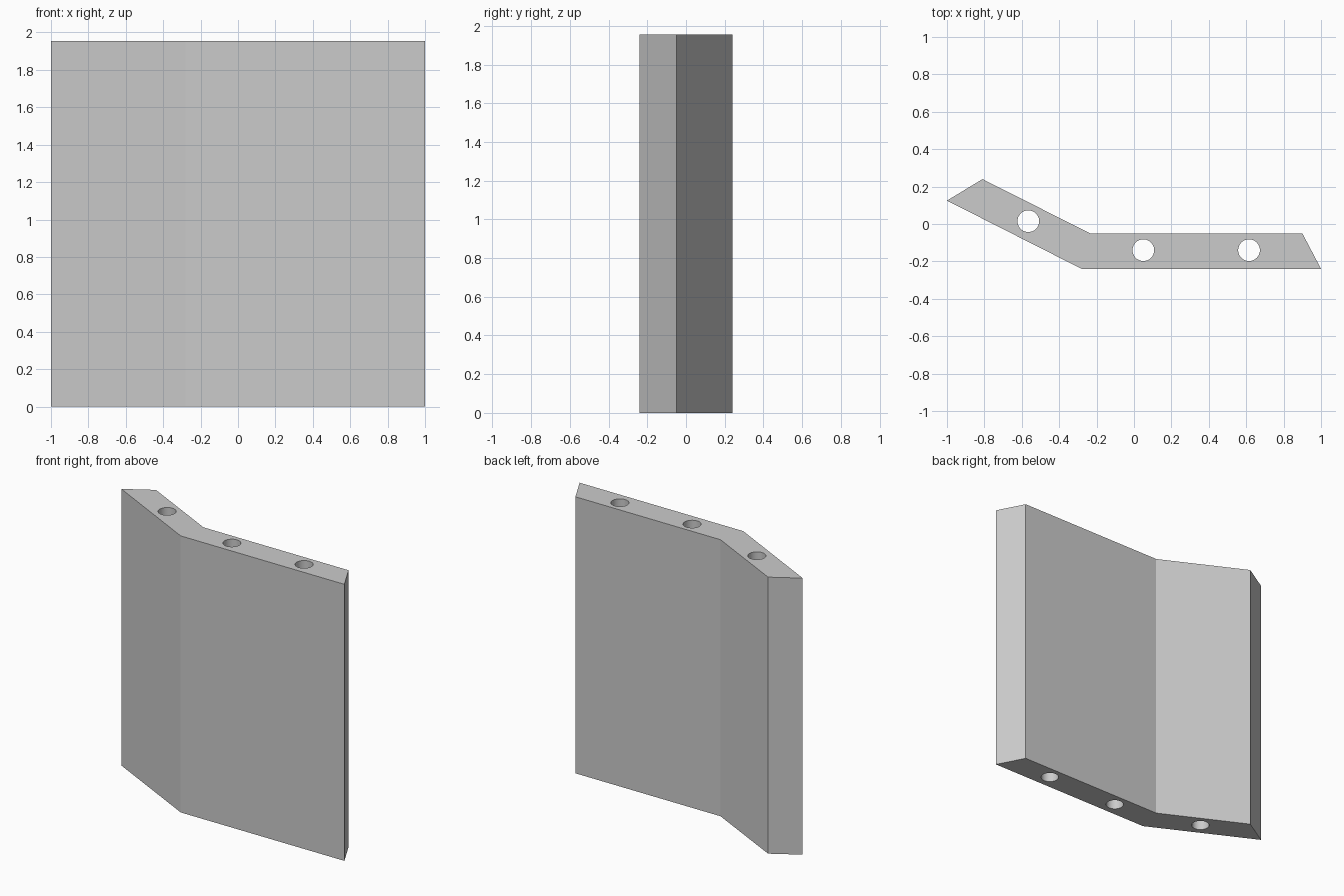
import bpy
import bmesh

cube = bpy.data.objects.get("Cube")
if cube:
    bpy.data.objects.remove(cube, do_unlink=True)

HEIGHT = 1.955
HOLE_RADIUS = 0.058
OUTLINE = [(-1, 0.125), (-0.28, -0.24), (1, -0.24),
           (0.9, -0.05), (-0.235, -0.05), (-0.81, 0.24)]
HOLES = [(-0.565, 0.015), (0.05, -0.14), (0.615, -0.14)]

grey = bpy.data.materials.new("plain grey")
grey.use_nodes = True
grey.diffuse_color = (0.6, 0.6, 0.6, 1)
grey.node_tree.nodes["Principled BSDF"].inputs["Base Color"].default_value = grey.diffuse_color

# Bent panel: plan outline raised to full height
bm = bmesh.new()
base = bm.faces.new([bm.verts.new((x, y, 0)) for x, y in OUTLINE])
raised = bmesh.ops.extrude_face_region(bm, geom=[base], use_keep_orig=True)["geom"]
bmesh.ops.translate(bm, vec=(0, 0, HEIGHT),
                    verts=[v for v in raised if isinstance(v, bmesh.types.BMVert)])
bmesh.ops.recalc_face_normals(bm, faces=bm.faces)
mesh = bpy.data.meshes.new("bent_panel")
bm.to_mesh(mesh)
bm.free()
mesh.materials.append(grey)
panel = bpy.data.objects.new("bent_panel", mesh)
bpy.context.collection.objects.link(panel)

# Vertical bores running right through the panel
for i, (x, y) in enumerate(HOLES, 1):
    bpy.ops.mesh.primitive_cylinder_add(vertices=48, radius=HOLE_RADIUS, depth=HEIGHT + 0.4,
                                        location=(x, y, HEIGHT / 2))
    cutter = bpy.context.object
    cutter.name = f"bore_cutter_{i}"
    cutter.data.materials.append(grey)
    cut = panel.modifiers.new(f"bore_{i}", "BOOLEAN")
    cut.operation = "DIFFERENCE"
    cut.solver = "EXACT"
    cut.object = cutter

# Apply the bores and drop the cutters
bpy.ops.object.select_all(action="DESELECT")
bpy.context.view_layer.objects.active = panel
panel.select_set(True)
for cut in list(panel.modifiers):
    cutter = cut.object
    bpy.ops.object.modifier_apply(modifier=cut.name)
    bpy.data.objects.remove(cutter, do_unlink=True)

# Round bores, crisp panel corners
bpy.ops.object.shade_smooth_by_angle(angle=0.35)
